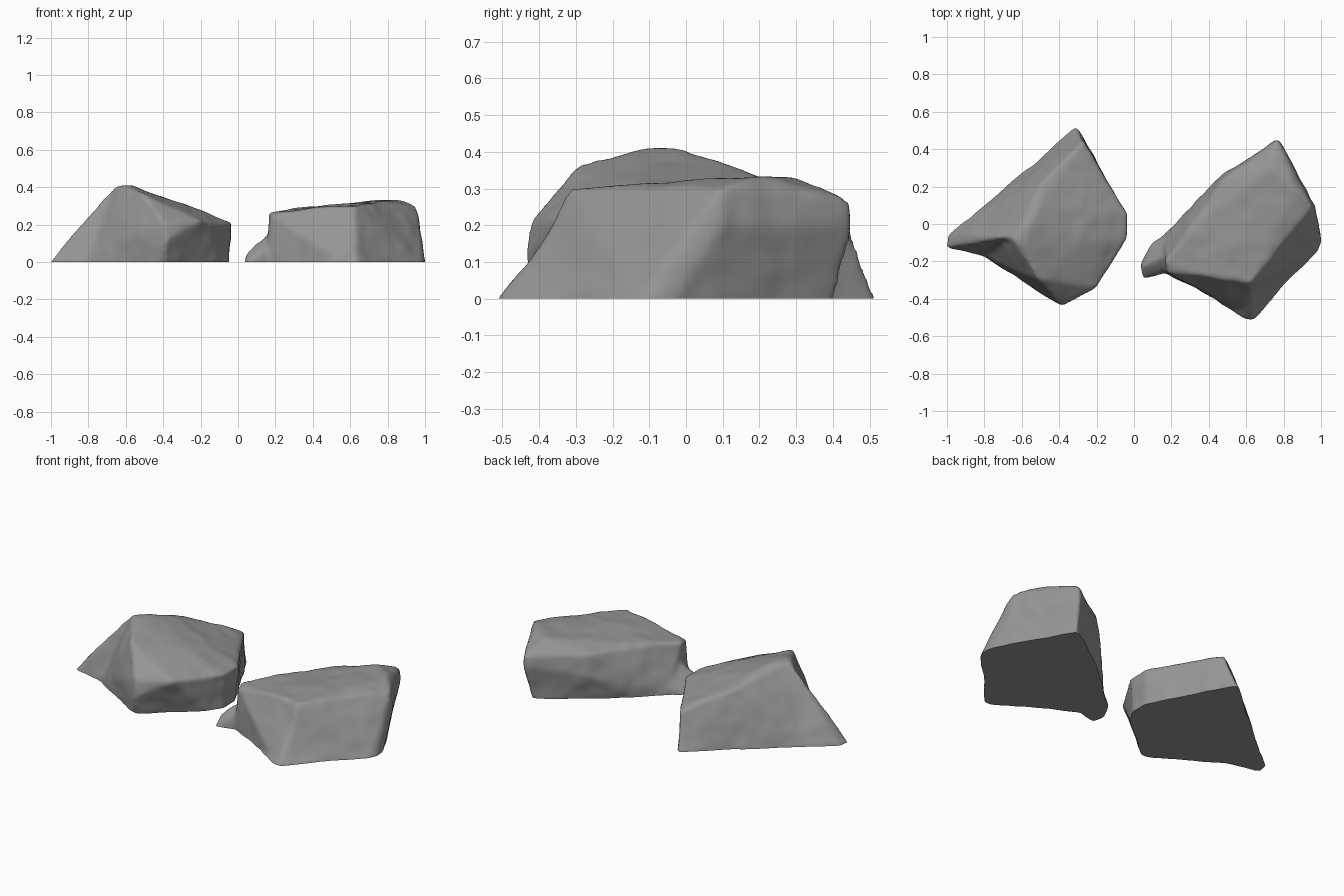
import bpy, bmesh
from mathutils import Vector, noise

cube = bpy.data.objects.get("Cube")
if cube:
    bpy.data.objects.remove(cube)

# One stone grey for both rocks
stone = bpy.data.materials.new("stone_grey")
stone.use_nodes = True
GREY = (0.3, 0.3, 0.3, 1)
stone.diffuse_color = GREY
stone.node_tree.nodes["Principled BSDF"].inputs["Base Color"].default_value = GREY


def add_hull(bm, base, upper):
    """Convex block: footprint corners carried below ground, plus upper corners."""
    pts = [(x, y, z) for x, y in base for z in (-0.1, 0)] + upper
    verts = [bm.verts.new(p) for p in pts]
    res = bmesh.ops.convex_hull(bm, input=verts)
    spare = {e for e in res["geom_interior"] + res["geom_unused"]
             if isinstance(e, bmesh.types.BMVert)}
    bmesh.ops.delete(bm, geom=list(spare), context="VERTS")


def make_rock(name, blocks, seed):
    # Rough blocks
    bm = bmesh.new()
    for base, upper in blocks:
        add_hull(bm, base, upper)
    mesh = bpy.data.meshes.new(name)
    bm.to_mesh(mesh)
    bm.free()
    rock = bpy.data.objects.new(name, mesh)
    bpy.context.collection.objects.link(rock)

    # Fuse the blocks and wear their edges
    fuse = rock.modifiers.new("fuse", "REMESH")
    fuse.mode = "VOXEL"
    fuse.voxel_size = 0.013
    wear = rock.modifiers.new("wear", "SMOOTH")
    wear.factor = 0.5
    wear.iterations = 8
    graph = bpy.context.evaluated_depsgraph_get()
    worn = bpy.data.meshes.new_from_object(rock.evaluated_get(graph))
    rock.modifiers.clear()
    rock.data = worn
    worn.name = name

    # Lumpy surface, then a flat cut at the ground
    bm = bmesh.new()
    bm.from_mesh(worn)
    bm.normal_update()
    shift = Vector((seed, seed, seed))
    moves = []
    for v in bm.verts:
        broad = noise.noise(v.co * 5 + shift)
        fine = noise.noise(v.co * 13 + shift)
        moves.append(v.normal * (0.008 * broad + 0.004 * fine))
    for v, move in zip(bm.verts, moves):
        v.co += move
    bmesh.ops.bisect_plane(bm, geom=bm.verts[:] + bm.edges[:] + bm.faces[:],
                           plane_co=(0, 0, 0), plane_no=(0, 0, 1), clear_inner=True)
    rim = [e for e in bm.edges if e.is_boundary]
    bmesh.ops.holes_fill(bm, edges=rim, sides=0)
    bmesh.ops.recalc_face_normals(bm, faces=bm.faces[:])
    bm.to_mesh(worn)
    bm.free()

    worn.materials.clear()
    worn.materials.append(stone)
    bpy.ops.object.select_all(action="DESELECT")
    rock.select_set(True)
    bpy.context.view_layer.objects.active = rock
    bpy.ops.object.shade_smooth_by_angle(angle=0.9)


# Peaked rock: main body and pointed side ridge
make_rock("peaked_rock", [
    ([(-0.82, -0.16), (-0.86, 0.05), (-0.31, 0.517), (-0.05, 0.03), (-0.05, -0.06),
      (-0.41, -0.37), (-0.49, -0.36)],
     [(-0.38, -0.44, 0.12), (-0.4, -0.43, 0.21), (-0.2, -0.34, 0.22),
      (-0.03, -0.08, 0.21), (-0.035, 0.05, 0.21), (-0.65, -0.08, 0.41),
      (-0.57, -0.13, 0.41), (-0.57, -0.02, 0.41), (-0.5, 0.1, 0.375), (-0.51, -0.3, 0.365),
      (-0.5, 0.22, 0.33), (-0.27, 0.44, 0.21)]),
    ([(-1.005, -0.125), (-0.99, -0.06), (-0.6, 0.25), (-0.6, -0.22)],
     [(-0.9, -0.05, 0.115), (-0.67, -0.07, 0.4), (-0.55, 0, 0.3)]),
], 3.7)

# Flat-topped rock: main body, low toe and spread foot at the front corner
make_rock("flat_topped_rock", [
    ([(0.15, -0.25), (0.57, -0.475), (0.64, -0.48), (0.99, -0.15), (1.005, -0.1),
      (0.74, 0.385), (0.7, 0.36), (0.16, -0.06)],
     [(0.77, 0.455, 0.2), (0.47, 0.265, 0.15), (0.165, -0.2, 0.265), (0.18, -0.26, 0.25),
      (0.3, -0.04, 0.285), (0.48, 0.245, 0.275), (0.77, 0.445, 0.265), (0.72, 0.3, 0.33),
      (0.86, 0.2, 0.338), (0.955, 0.1, 0.305), (0.97, 0.1, 0.2), (0.62, -0.315, 0.3),
      (0.4, -0.28, 0.29)]),
    ([(0.035, -0.21), (0.045, -0.29), (0.065, -0.29), (0.1, -0.1), (0.3, -0.22)],
     [(0.04, -0.23, 0.05), (0.14, -0.18, 0.14), (0.3, -0.2, 0.18), (0.3, 0, 0.12)]),
    ([(0.45, -0.42), (0.59, -0.51), (0.64, -0.515), (0.78, -0.36), (0.6, -0.3)],
     [(0.62, -0.43, 0.1)]),
], 8.2)
